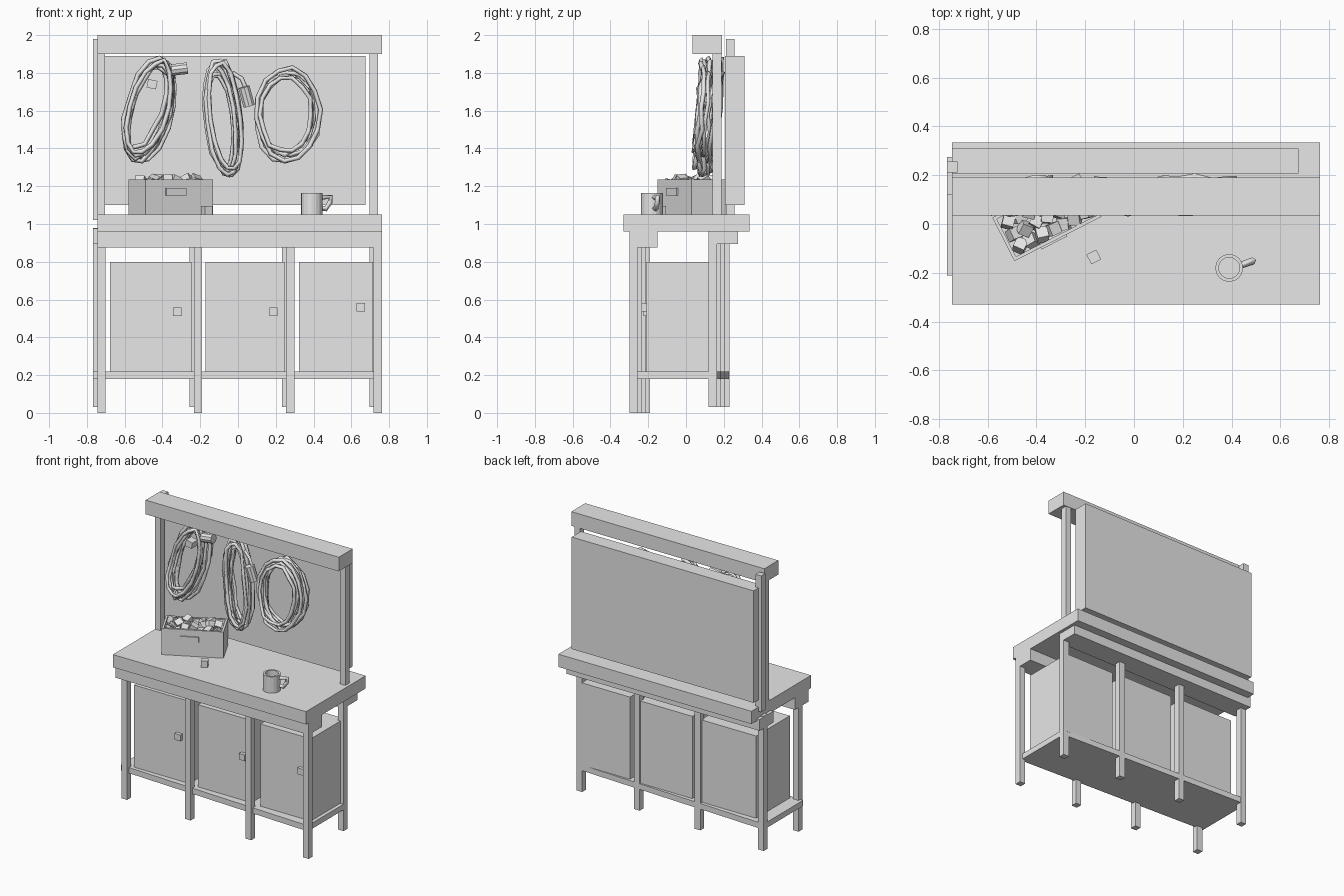
import bpy, bmesh, math, random
from mathutils import Matrix, Vector

random.seed(4)
if "Cube" in bpy.data.objects:
    bpy.data.objects.remove(bpy.data.objects["Cube"], do_unlink=True)

grey = bpy.data.materials.new("plain_grey")
grey.use_nodes = True
colour = (0.8, 0.8, 0.8, 1)
grey.diffuse_color = colour
grey.node_tree.nodes["Principled BSDF"].inputs["Base Color"].default_value = colour


def add(name, mesh):
    ob = bpy.data.objects.new(name, mesh)
    bpy.context.collection.objects.link(ob)
    mesh.materials.clear()
    mesh.materials.append(grey)
    return ob


def from_bmesh(name, bm):
    mesh = bpy.data.meshes.new(name)
    bmesh.ops.recalc_face_normals(bm, faces=bm.faces)
    bm.to_mesh(mesh)
    bm.free()
    return add(name, mesh)


def box(name, x, y, z, shear=0.0):
    """Box from ranges; shear slides y along x."""
    bm = bmesh.new()
    bmesh.ops.create_cube(bm, size=1)
    for v in bm.verts:
        v.co = [r[0] + (c + 0.5) * (r[1] - r[0]) for r, c in zip((x, y, z), v.co)]
        v.co.y += shear * v.co.x
    return from_bmesh(name, bm)


def block(name, centre, size, turn=(0, 0, 0)):
    """Box from centre and size, turned by Euler angles."""
    h = [s / 2 for s in size]
    ob = box(name, *[(-a, a) for a in h])
    ob.location = centre
    ob.rotation_euler = turn
    return ob


def span(c, w):
    return (c - w / 2, c + w / 2)


# Table top and the two rails beneath it
box("table_top", (-0.745, 0.762), (-0.33, 0.335), (0.96, 1.05))
box("front_rail", (-0.745, 0.762), (-0.30, -0.15), (0.875, 0.96))
box("back_rail", (-0.767, 0.74), (0.12, 0.275), (0.895, 0.975))

# Legs, in two slightly skewed rows
SKEW = -0.045
for i, x in enumerate((-0.723, -0.212, 0.277, 0.74)):
    y = -0.245 + SKEW * x
    box(f"front_leg_{i}", span(x, 0.044), span(y, 0.044), (0, 0.88))
    box(f"back_leg_{i}", span(x - 0.022, 0.044), span(y + 0.42, 0.044), (0.03, 0.98))

# Lower shelf
box("shelf", (-0.767, 0.74), (-0.245, 0.195), (0.18, 0.22), SKEW)

# Cabinets with knobs
cabinets = ((-0.677, -0.245, -0.322, 0.535), (-0.172, 0.245, 0.188, 0.535),
            (0.322, 0.715, 0.65, 0.56))
for i, (x0, x1, kx, kz) in enumerate(cabinets):
    y = -0.19 - 0.01 * i
    box(f"cabinet_{i}", (x0, x1), (y, y + 0.375), (0.215, 0.80))
    box(f"cabinet_knob_{i}", span(kx, 0.044), (y - 0.025, y + 0.01), span(kz, 0.044))

# Back board, posts and top beam
box("back_board", (-0.745, 0.675), (0.206, 0.31), (1.10, 1.89))
box("left_post", (0.697, 0.74), (0.14, 0.187), (1.04, 1.91))
box("right_post", (-0.745, -0.703), (0.14, 0.187), (1.04, 1.91))
box("rear_post", (-0.767, -0.723), (0.212, 0.256), (1.02, 1.98))
box("top_beam", (-0.745, 0.762), (0.035, 0.19), (1.90, 2.0))

# Open crate, turned on the table
ANGLE = math.radians(27)
crate = Matrix.Translation((-0.49, -0.152, 1.05)) @ Matrix.Rotation(ANGLE, 4, 'Z')
LENGTH, DEPTH, HEIGHT, WALL = 0.40, 0.20, 0.185, 0.014
crate_parts = {
    "crate_floor": ((0, LENGTH), (0, DEPTH), (0, WALL)),
    "crate_front": ((0, LENGTH), (0, WALL), (0, HEIGHT)),
    "crate_back": ((0, LENGTH), (DEPTH - WALL, DEPTH), (0, HEIGHT)),
    "crate_right_end": ((0, WALL), (0, DEPTH), (0, HEIGHT)),
    "crate_left_end": ((LENGTH - WALL, LENGTH), (0, DEPTH), (0, HEIGHT)),
    "crate_handle": ((0.12, 0.24), (-0.008, 0.01), (0.10, 0.14)),
}
for name, ranges in crate_parts.items():
    box(name, *ranges).matrix_world = crate

# Loose blocks heaped in the crate
for i in range(7):
    for j in range(3):
        p = crate @ Vector((0.05 + i * 0.05, 0.045 + j * 0.055, random.uniform(0.15, 0.185)))
        turn = [random.uniform(-0.6, 0.6) for _ in range(3)]
        block(f"crate_block_{i}_{j}", p, (0.048,) * 3, turn)
block("table_block", (-0.165, -0.135, 1.072), (0.045,) * 3, (0, 0, ANGLE))

# Mug: a lathed wall with a hollow inside
bm = bmesh.new()
rings = []
for r, z in ((0.057, 1.05), (0.057, 1.165), (0.043, 1.165), (0.043, 1.065)):
    rings.append([bm.verts.new((0.39 + r * math.cos(a * math.tau / 16),
                                -0.18 + r * math.sin(a * math.tau / 16), z)) for a in range(16)])
for low, high in zip(rings, rings[1:]):
    for k in range(16):
        n = (k + 1) % 16
        bm.faces.new((low[k], low[n], high[n], high[k]))
bm.faces.new(rings[0])
bm.faces.new(rings[-1])
from_bmesh("mug", bm)


def tube(name, points, radius, closed=False):
    """Angular four-sided tube along points."""
    curve = bpy.data.curves.new(name, 'CURVE')
    curve.dimensions = '3D'
    curve.bevel_depth = radius
    curve.bevel_resolution = 0
    curve.use_fill_caps = True
    spline = curve.splines.new('POLY')
    spline.points.add(len(points) - 1)
    for p, co in zip(spline.points, points):
        p.co = (*co, 1)
    spline.use_cyclic_u = closed
    helper = bpy.data.objects.new(name + "_path", curve)
    bpy.context.collection.objects.link(helper)
    graph = bpy.context.evaluated_depsgraph_get()
    mesh = bpy.data.meshes.new_from_object(helper.evaluated_get(graph))
    bpy.data.objects.remove(helper, do_unlink=True)
    return add(name, mesh)


tube("mug_handle", [(0.44, -0.168, 1.085), (0.465, -0.16, 1.08), (0.487, -0.152, 1.115),
                    (0.49, -0.15, 1.145), (0.44, -0.168, 1.14)], 0.014)

# Hanging cable coils: several uneven loops each
coils = (("right", -0.47, 1.60, 0.105, 0.25, 0.06), ("middle", -0.085, 1.55, 0.08, 0.29, -0.03),
         ("left", 0.26, 1.58, 0.155, 0.225, 0.0))
for name, cx, cz, rx, rz, lean in coils:
    for n in range(8):
        ox, oz = random.uniform(-0.018, 0.018), random.uniform(-0.018, 0.018)
        grow, y = random.uniform(0.86, 1.08), 0.07 + 0.014 * n
        points = []
        for k in range(14):
            a = k * math.tau / 14 + 0.1 * n
            wob = grow + random.uniform(-0.05, 0.05)
            s = math.sin(a)
            points.append((cx + ox + rx * wob * math.cos(a) + lean * s,
                           y + 0.018 * s + random.uniform(-0.012, 0.012),
                           cz + oz + rz * wob * s))
        tube(f"{name}_coil_{n}", points, 0.013, True)


# Cable plugs
def plug(name, centre, radius, length, turn):
    bm = bmesh.new()
    bmesh.ops.create_cone(bm, cap_ends=True, segments=10, radius1=radius, radius2=radius, depth=length)
    ob = from_bmesh(name, bm)
    ob.location = centre
    ob.rotation_euler = turn


plug("right_plug", (-0.31, 0.11, 1.82), 0.032, 0.085, (0, math.radians(83), 0))
plug("middle_plug", (0.045, 0.09, 1.675), 0.032, 0.105, (0.1, math.radians(-15), 0))
tube("right_plug_lead", [(-0.42, 0.12, 1.83), (-0.38, 0.11, 1.80), (-0.33, 0.11, 1.82)], 0.012)
tube("middle_plug_lead", [(0.04, 0.1, 1.72), (0.02, 0.1, 1.77), (-0.03, 0.12, 1.80)], 0.012)
block("right_coil_clip", (-0.455, 0.13, 1.74), (0.05, 0.06, 0.045), (0, 0.2, 0))
